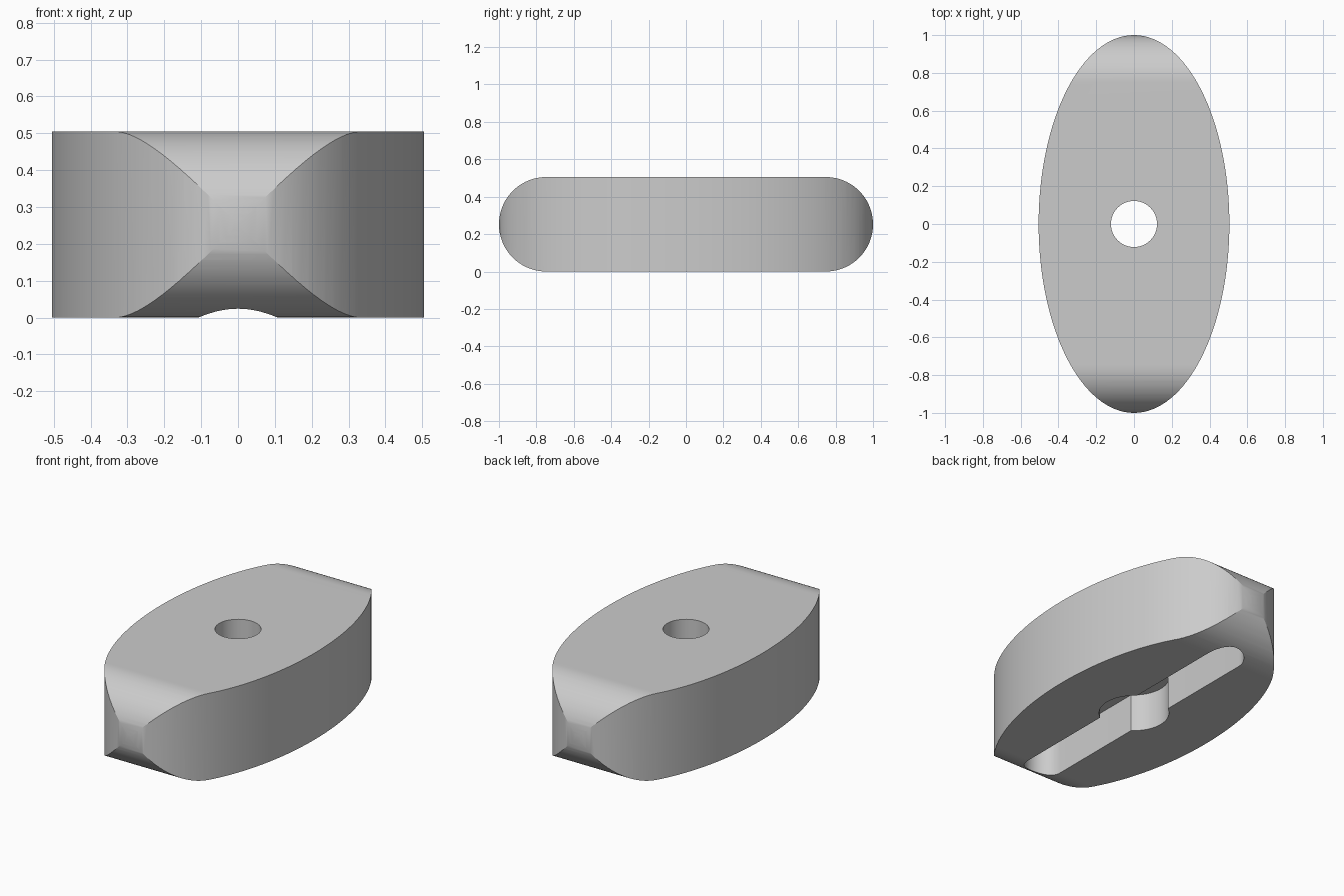
import bpy, bmesh
from math import sin, cos, pi, radians
from mathutils import Vector

cube = bpy.data.objects.get("Cube")
if cube:
    bpy.data.objects.remove(cube, do_unlink=True)

H = 0.505          # body height
R = H / 2          # end rounding radius
DEPTH = 0.22       # depth of the underside recess

grey = bpy.data.materials.new("plain grey")
grey.use_nodes = True
colour = (0.6, 0.6, 0.6, 1)
grey.diffuse_color = colour
grey.node_tree.nodes["Principled BSDF"].inputs["Base Color"].default_value = colour


def prism(name, points, shift):
    """Extrude a closed outline along a vector."""
    bm = bmesh.new()
    face = bm.faces.new([bm.verts.new(p) for p in points])
    out = bmesh.ops.extrude_face_region(bm, geom=[face])
    moved = [v for v in out["geom"] if isinstance(v, bmesh.types.BMVert)]
    bmesh.ops.translate(bm, verts=moved, vec=Vector(shift))
    bmesh.ops.recalc_face_normals(bm, faces=bm.faces)
    mesh = bpy.data.meshes.new(name)
    bm.to_mesh(mesh)
    bm.free()
    mesh.materials.append(grey)
    obj = bpy.data.objects.new(name, mesh)
    bpy.context.collection.objects.link(obj)
    return obj


def ellipse(a, b, z, n):
    return [(a * cos(2 * pi * i / n), b * sin(2 * pi * i / n), z) for i in range(n)]


def stadium(half, r, n):
    """Outline of a slot with round ends, long in its first axis."""
    pts = []
    for side in (1, -1):
        for i in range(n + 1):
            t = -pi / 2 + pi * i / n
            pts.append((side * (half + r * cos(t)), side * r * sin(t)))
    return pts


# Elliptical body, rounded at both ends by a pill-shaped side profile
body = prism("body", ellipse(R * 2, 1, 0, 128), (0, 0, H))
rounding = prism("end_rounding_cutter",
                 [(-1, y, z + R) for y, z in stadium(1 - R, R, 48)], (2, 0, 0))

# Underside slot, wider central socket and through hole
slot = prism("slot_cutter",
             [(x, y, -0.1) for y, x in stadium(0.747, 0.108, 24)], (0, 0, DEPTH + 0.1))
socket = prism("socket_cutter", ellipse(0.187, 0.187, -0.1, 64), (0, 0, DEPTH + 0.1))
hole = prism("hole_cutter", ellipse(0.122, 0.122, -0.1, 64), (0, 0, H + 0.2))

bpy.context.view_layer.objects.active = body
for cutter, operation in ((rounding, "INTERSECT"), (slot, "DIFFERENCE"),
                          (socket, "DIFFERENCE"), (hole, "DIFFERENCE")):
    mod = body.modifiers.new(cutter.name, "BOOLEAN")
    mod.operation = operation
    mod.solver = "EXACT"
    mod.object = cutter
    bpy.ops.object.modifier_apply(modifier=mod.name)
    bpy.data.objects.remove(cutter, do_unlink=True)

# Smooth curved walls with crisp rims
bpy.ops.object.select_all(action="DESELECT")
body.select_set(True)
bpy.ops.object.shade_smooth_by_angle(angle=radians(25))
